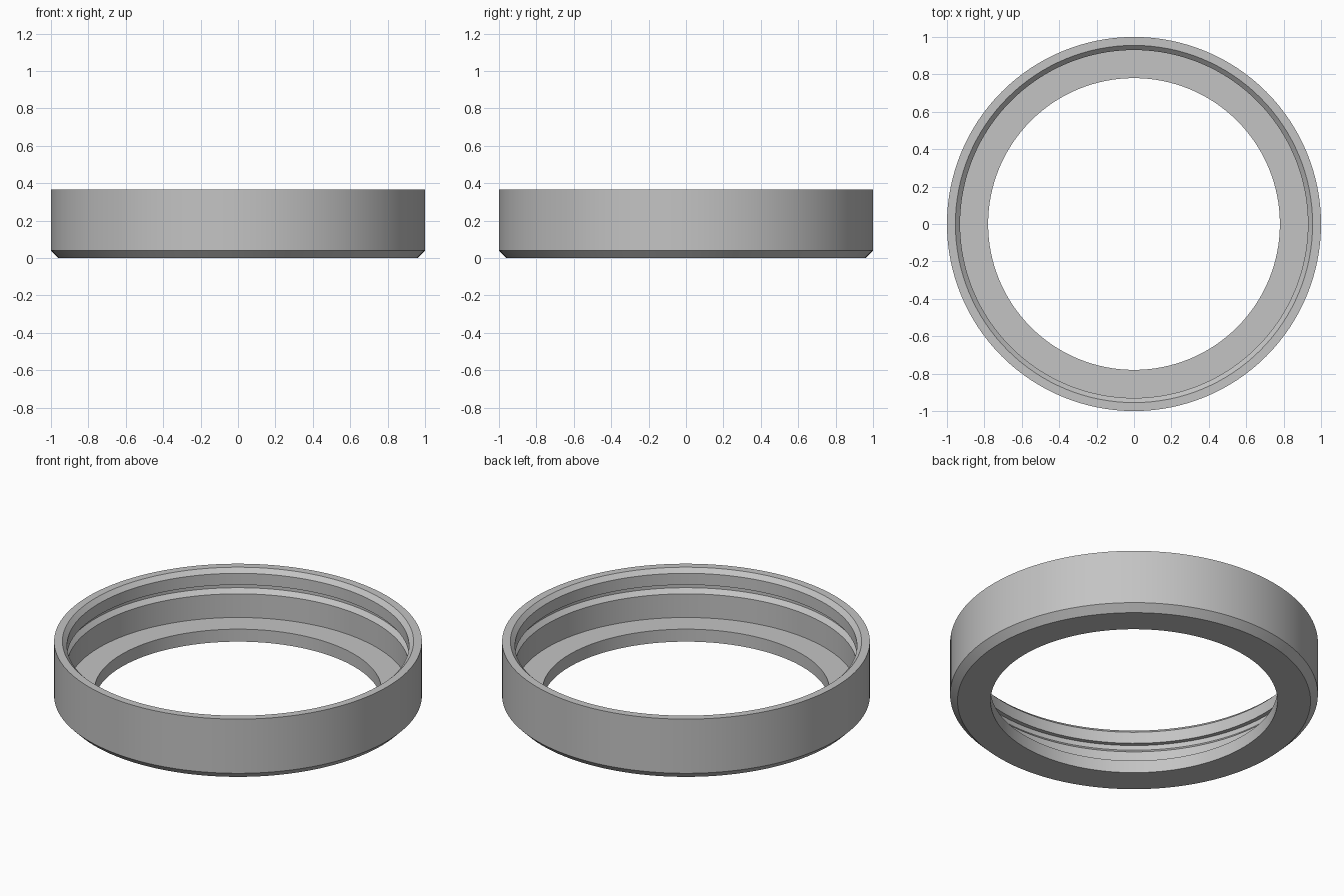
import bpy
import bmesh
from math import radians, tau
from mathutils import Vector

cube = bpy.data.objects.get("Cube")
if cube:
    bpy.data.objects.remove(cube, do_unlink=True)

SEGMENTS = 128

# Single satin grey
grey = bpy.data.materials.new("satin_grey")
grey.use_nodes = True
colour = (0.55, 0.55, 0.55, 1)
grey.diffuse_color = colour
grey.node_tree.nodes["Principled BSDF"].inputs["Base Color"].default_value = colour

# Cross-section as (radius, height), running anticlockwise
profile = [
    (0.78, 0), (0.96, 0),            # underside
    (1, 0.04), (1, 0.365),           # outer chamfer and wall
    (0.955, 0.365), (0.93, 0.34),    # rim and lead-in chamfer
    (0.93, 0.271), (0.955, 0.271),   # groove ceiling
    (0.955, 0.242), (0.93, 0.217),   # groove back and sloped floor
    (0.93, 0.075), (0.78, 0.075),    # lower bore and inner ledge
]

# Revolve the closed cross-section into the ring
bm = bmesh.new()
verts = [bm.verts.new((r, 0, z)) for r, z in profile]
edges = [bm.edges.new((a, b)) for a, b in zip(verts, verts[1:] + verts[:1])]
bmesh.ops.spin(bm, geom=verts + edges, cent=Vector(), axis=(0, 0, 1),
               angle=tau, steps=SEGMENTS, use_merge=True)
bmesh.ops.remove_doubles(bm, verts=bm.verts, dist=0.0001)
bmesh.ops.recalc_face_normals(bm, faces=bm.faces)
mesh = bpy.data.meshes.new("retaining_ring")
bm.to_mesh(mesh)
bm.free()
mesh.materials.append(grey)

ring = bpy.data.objects.new("retaining_ring", mesh)
bpy.context.collection.objects.link(ring)

# Smooth walls with crisp machined edges
bpy.ops.object.select_all(action="DESELECT")
ring.select_set(True)
bpy.context.view_layer.objects.active = ring
bpy.ops.object.shade_smooth_by_angle(angle=radians(30))
